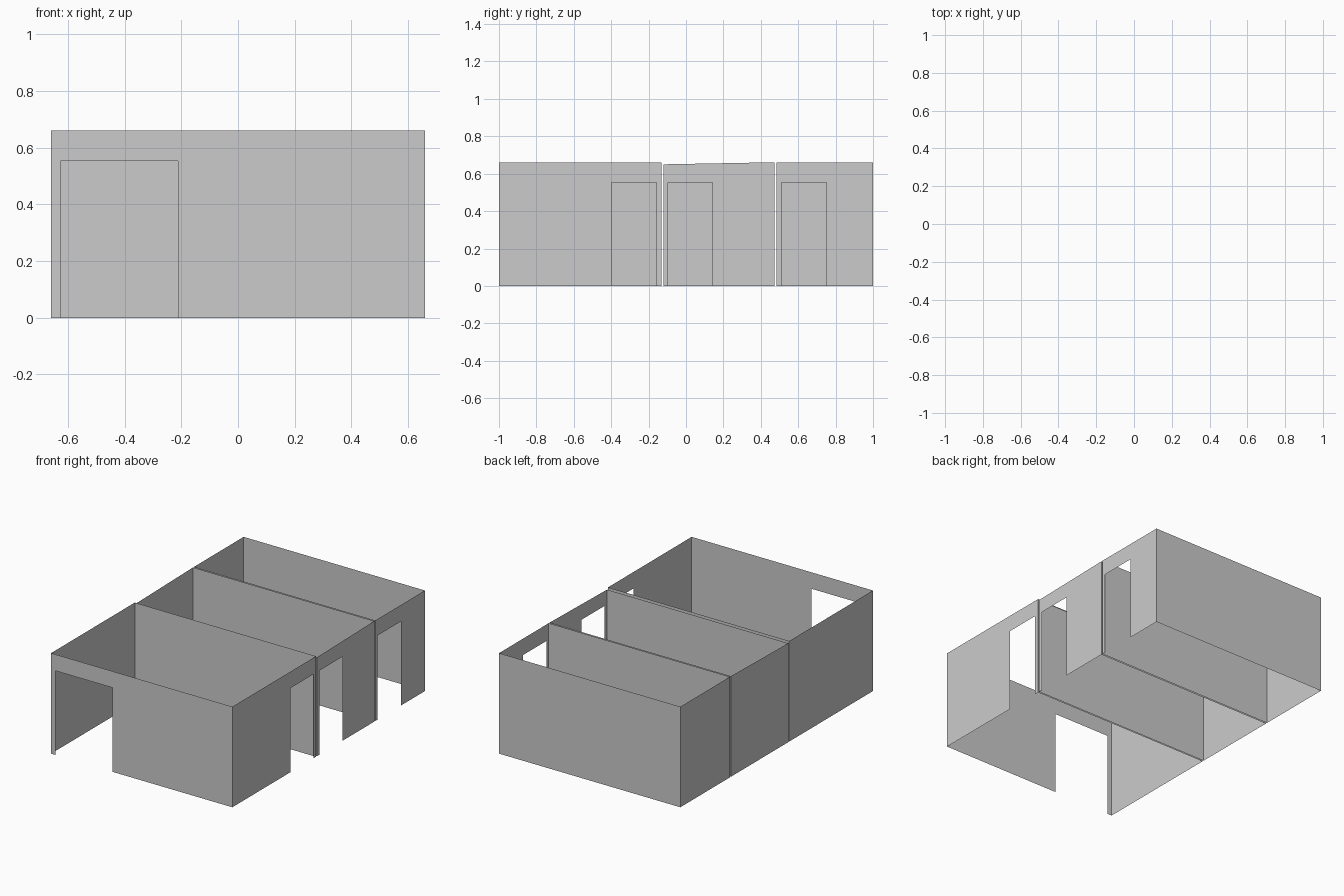
import bpy, bmesh

if "Cube" in bpy.data.objects:
    bpy.data.objects.remove(bpy.data.objects["Cube"])

W = 0.659        # half width in x
H = 0.661        # wall height
DOOR = 0.553     # door height


def wall(bm, a, b, za, zb, door=None):
    """Single-sided sheet wall from a to b, with an optional doorway (start, end along the wall)."""
    length = ((b[0] - a[0]) ** 2 + (b[1] - a[1]) ** 2) ** 0.5
    outline = [(0, 0)]
    if door:
        s, e = door
        outline += [(s, 0), (s, DOOR), (e, DOOR), (e, 0)]
    outline += [(length, 0), (length, zb), (0, za)]
    verts = []
    for d, z in outline:
        t = d / length
        verts.append(bm.verts.new((a[0] + (b[0] - a[0]) * t,
                                   a[1] + (b[1] - a[1]) * t, z)))
    bm.faces.new(verts)


def room(name, y0, y1, z0, z1, side_door, front_door=None):
    """Open-topped room: four walls, doorway in the right wall, optional one in front."""
    bm = bmesh.new()
    wall(bm, (-W, y0), (W, y0), z0, z0, front_door)
    wall(bm, (W, y0), (W, y1), z0, z1, (side_door[0] - y0, side_door[1] - y0))
    wall(bm, (W, y1), (-W, y1), z1, z1)
    wall(bm, (-W, y1), (-W, y0), z1, z0)
    bmesh.ops.remove_doubles(bm, verts=bm.verts, dist=0.0005)
    mesh = bpy.data.meshes.new(name)
    bm.to_mesh(mesh)
    bm.free()
    bpy.context.collection.objects.link(bpy.data.objects.new(name, mesh))


# Front room with the wide front doorway
room("front_room_walls", -1.0, -0.131, H, H, (-0.398, -0.159), (-0.627 + W, -0.211 + W))
# Middle room, its top sloping slightly up to the back
room("middle_room_walls", -0.121, 0.474, 0.65, H, (-0.095, 0.142))
# Back room
room("back_room_walls", 0.485, 1.0, H, H, (0.51, 0.75))
